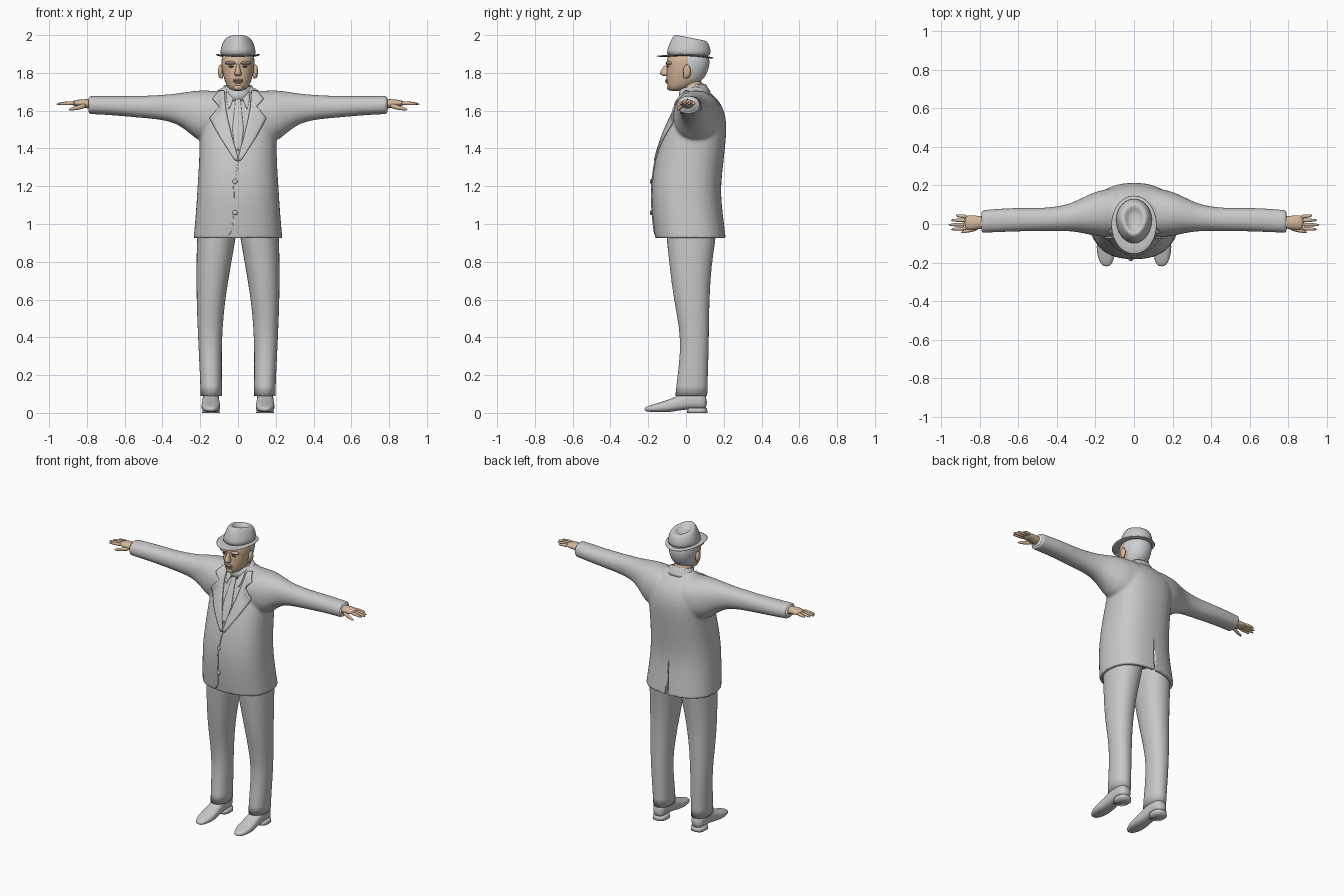
import bpy
import bmesh
import math
from mathutils import Matrix, Vector

default = bpy.data.objects.get("Cube")
if default:
    bpy.data.objects.remove(default, do_unlink=True)


def material(name, red, green, blue):
    mat = bpy.data.materials.new(name)
    mat.use_nodes = True
    mat.diffuse_color = (red, green, blue, 1)
    mat.node_tree.nodes["Principled BSDF"].inputs["Base Color"].default_value = (red, green, blue, 1)
    return mat


cloth = material("grey cloth", .58, .58, .58)
skin = material("tan skin", .66, .47, .32)
hair = material("silver hair", .62, .64, .66)
feature = material("dark brown features", .16, .1, .07)
white = material("pale lining", .85, .85, .85)


def loft(bm, rows, axis="z", sides=24, power=2.0, hard=False):
    """Bridge closed rings; a row is (position, low a, high a, low b, high b)."""
    k = "xyz".index(axis)
    crease = bm.edges.layers.float.get("crease_edge")
    if crease is None:
        crease = bm.edges.layers.float.new("crease_edge")
    rings = []
    for t, a0, a1, b0, b1 in rows:
        ring = []
        for i in range(sides):
            angle = math.tau * i / sides
            c, s = math.cos(angle), math.sin(angle)
            c = math.copysign(abs(c) ** (2 / power), c)
            s = math.copysign(abs(s) ** (2 / power), s)
            co = [t, t, t]
            co[(k + 1) % 3] = (a0 + a1) / 2 + c * (a1 - a0) / 2
            co[(k + 2) % 3] = (b0 + b1) / 2 + s * (b1 - b0) / 2
            ring.append(bm.verts.new(co))
        rings.append(ring)
    for low, high in zip(rings, rings[1:]):
        for i in range(sides):
            j = (i + 1) % sides
            bm.faces.new((low[i], low[j], high[j], high[i]))
    for ring in (rings[0], rings[-1]):
        cap = bm.faces.new(ring)
        if hard:
            for edge in cap.edges:
                edge[crease] = 1


def even(rows):
    """Expand (height, half width, front, back) to symmetric loft rows."""
    return [(z, -w, w, front, back) for z, w, front, back in rows]


def ball(bm, centre, size):
    place = Matrix.Translation(Vector(centre)) @ Matrix.Diagonal((*size, 1))
    bmesh.ops.create_uvsphere(bm, u_segments=20, v_segments=12, radius=1, matrix=place)


def finish(name, bm, mat, mirror=False, smooth_levels=1):
    bmesh.ops.recalc_face_normals(bm, faces=bm.faces[:])
    mesh = bpy.data.meshes.new(name)
    bm.to_mesh(mesh)
    bm.free()
    mesh.shade_smooth()
    mesh.materials.append(mat)
    obj = bpy.data.objects.new(name, mesh)
    bpy.context.collection.objects.link(obj)
    if mirror:
        obj.modifiers.new("Mirror", "MIRROR")
    if smooth_levels:
        sub = obj.modifiers.new("Subdivision", "SUBSURF")
        sub.levels = sub.render_levels = smooth_levels
    return obj


def lofted(name, rows, mat, mirror=False, **options):
    bm = bmesh.new()
    loft(bm, rows, **options)
    return finish(name, bm, mat, mirror)


def balls(name, mat, items, mirror=False):
    bm = bmesh.new()
    for centre, size in items:
        ball(bm, centre, size)
    return finish(name, bm, mat, mirror, 0)


# Jacket: body and sleeves fused into one skin
bm = bmesh.new()
loft(bm, even([
    (.925, .237, -.165, .212), (1, .23, -.175, .203), (1.1, .222, -.184, .19),
    (1.2, .216, -.186, .185), (1.33, .207, -.168, .2), (1.45, .205, -.133, .213),
    (1.54, .205, -.095, .217), (1.61, .2, -.062, .2), (1.66, .175, -.035, .17),
    (1.695, .125, -.012, .13), (1.725, .08, .005, .1)]), power=2.4, hard=True)
sleeve = [
    (.1, 1.43, 1.705, -.07, .19), (.2, 1.43, 1.71, -.065, .17), (.25, 1.475, 1.703, -.05, .145),
    (.3, 1.515, 1.695, -.042, .12), (.35, 1.54, 1.688, -.036, .1), (.43, 1.555, 1.682, -.037, .086),
    (.52, 1.562, 1.678, -.037, .082), (.65, 1.575, 1.678, -.04, .085), (.79, 1.582, 1.678, -.047, .072)]
for side in (1, -1):
    loft(bm, [(side * x, front, back, low, high) for x, low, high, front, back in sleeve],
         axis="x", power=2.2, hard=True)
jacket = finish("jacket", bm, cloth)
remesh = jacket.modifiers.new("Fuse", "REMESH")
remesh.mode = "VOXEL"
remesh.voxel_size = .009
remesh.use_smooth_shade = True
relax = jacket.modifiers.new("Relax", "SMOOTH")
relax.factor, relax.iterations = .5, 4

# Cutters for the hollow hem and the back vent
hem_cutter = lofted("hem_cutter", even([(.88, .22, -.15, .196), (.99, .212, -.155, .182)]),
                    cloth, power=2.4, hard=True)
vent_cutter = lofted("vent_cutter", [(.88, -.016, .016, .14, .32), (1.15, -.002, .002, .165, .3)],
                     cloth, sides=8, hard=True)
for cutter in (hem_cutter, vent_cutter):
    cutter.hide_render = True
    cutter.hide_viewport = True
    cutter.display_type = "WIRE"
    cut = jacket.modifiers.new("Cut", "BOOLEAN")
    cut.operation, cut.solver, cut.object = "DIFFERENCE", "EXACT", cutter


def plate(name, rows, thickness=.006, both=False):
    """Lay a thin cloth strip on the jacket front; a row is (height, x, x)."""
    bm = bmesh.new()
    for side in ((1, -1) if both else (1,)):
        pairs = []
        for z, left, right in rows:
            y = -.25 + .45 * max(0, z - 1.335)
            pairs.append([bm.verts.new((side * x, y, z)) for x in (left, right)])
        for low, high in zip(pairs, pairs[1:]):
            bm.faces.new((low[0], low[1], high[1], high[0]))
    bmesh.ops.subdivide_edges(bm, edges=bm.edges[:], cuts=4, use_grid_fill=True)
    obj = finish(name, bm, cloth, smooth_levels=0)
    project = obj.modifiers.new("Project", "SHRINKWRAP")
    project.target = jacket
    project.wrap_method = "PROJECT"
    project.use_project_y = True
    project.project_limit = .3
    snap = obj.modifiers.new("Snap", "SHRINKWRAP")
    snap.target = jacket
    snap.wrap_mode = "ABOVE_SURFACE"
    snap.offset = thickness / 2
    solid = obj.modifiers.new("Thickness", "SOLIDIFY")
    solid.thickness, solid.offset = thickness, 0


# Lapels, tie, front edge and buttons
plate("lapels", [(1.7, .07, .1), (1.66, .068, .135), (1.622, .065, .1), (1.615, .064, .105),
                 (1.56, .054, .15), (1.45, .028, .09), (1.335, -.004, .015)], .009, True)
plate("tie", [(1.69, -.02, .02), (1.65, -.013, .013), (1.5, -.03, .03), (1.39, -.015, .015)])
plate("shirt_collar_points", [(1.695, .012, .06), (1.66, .025, .06), (1.61, .045, .05)], .005, True)
plate("front_edge", [(1.335, -.003, .003), (1.2, -.025, -.019), (1.05, -.027, -.021),
                     (.98, -.032, -.026), (.945, -.05, -.044)], .005)
balls("buttons", cloth, [((-.016, -.185, z), (.013, .006, .013)) for z in (1.225, 1.06)])

# Collars around the neck, dipping to the front
for name, rows in (("jacket_collar", [(1.68, .1, -.005, .13), (1.715, .084, -.01, .112), (1.728, .078, -.005, .105)]),
                   ("shirt_collar", [(1.67, .07, -.042, .09), (1.735, .066, -.035, .093)])):
    bm = bmesh.new()
    loft(bm, even(rows), hard=True)
    for v in bm.verts:
        v.co.z += .25 * (v.co.y - .05)
    finish(name, bm, cloth)

# Trousers
lofted("trouser_legs", [
    (.09, .085, .198, -.057, .113), (.2, .085, .202, -.045, .116), (.32, .086, .208, -.03, .12),
    (.45, .082, .214, -.034, .122), (.6, .068, .22, -.066, .124), (.78, .038, .221, -.088, .135),
    (.92, .012, .218, -.103, .158), (1, .002, .212, -.11, .165)],
    cloth, mirror=True, power=2.2, hard=True)

# Shoes: uppers and heels
lofted("shoes", [
    (-.22, .012, .026, .13, .155), (-.205, .006, .036, .112, .176), (-.15, .003, .052, .094, .195),
    (-.09, .003, .07, .093, .193), (-.04, .012, .093, .098, .19), (.02, .02, .115, .1, .188),
    (.08, .018, .115, .098, .188), (.112, .02, .09, .115, .172)],
    cloth, mirror=True, axis="y", power=2.6)
lofted("shoe_heels", [(0, .096, .19, .005, .114), (.026, .098, .188, .008, .112)],
       cloth, mirror=True, power=2.6, hard=True)

# Hands with tapered fingers, and the sleeve lining
bm = bmesh.new()
loft(bm, [(.76, -.022, .04, 1.605, 1.66), (.8, -.026, .042, 1.612, 1.662),
          (.84, -.032, .046, 1.62, 1.66), (.882, -.03, .046, 1.627, 1.652)], axis="x", sides=16)
for base, tip, reach in ((-.022, -.028, .95), (-.002, -.005, .964), (.018, .02, .952), (.037, .044, .925)):
    middle = (base + tip) / 2
    loft(bm, [(.86, base - .011, base + .011, 1.628, 1.652),
              ((reach + .86) / 2, middle - .01, middle + .01, 1.629, 1.649),
              (reach, tip - .006, tip + .006, 1.628, 1.641)], axis="x", sides=10)
loft(bm, [(.8, -.03, -.005, 1.612, 1.645), (.85, -.045, -.022, 1.603, 1.628),
          (.9, -.05, -.037, 1.598, 1.612)], axis="x", sides=10)
finish("hands", bm, skin, mirror=True)
lofted("sleeve_lining", [(.782, -.036, .06, 1.592, 1.668), (.791, -.036, .06, 1.592, 1.668)],
       white, mirror=True, axis="x", hard=True)

# Head, with hair on the back faces
lofted("neck", even([(1.64, .062, -.03, .095), (1.7, .06, -.028, .085), (1.78, .062, -.02, .09)]), skin)
head = lofted("head", even([
    (1.703, .026, -.088, -.035), (1.718, .05, -.094, .02), (1.74, .064, -.1, .062),
    (1.765, .073, -.104, .09), (1.79, .08, -.104, .108), (1.815, .085, -.102, .118),
    (1.84, .088, -.102, .125), (1.87, .089, -.104, .126), (1.91, .08, -.09, .115)]), skin, power=2.15)
head.data.materials.append(hair)
for face in head.data.polygons:
    if face.center.z > 1.752 and face.center.y > .025:
        face.material_index = 1

# Facial features
lofted("nose", even([(1.782, .012, -.118, -.08), (1.79, .021, -.136, -.08),
                     (1.803, .019, -.142, -.08), (1.825, .011, -.126, -.08),
                     (1.85, .01, -.106, -.08)]), skin, sides=12)
balls("ears", skin, [((.093, .005, 1.808), (.013, .02, .036)), ((.088, -.003, 1.785), (.01, .013, .016))], True)
balls("brow_ridge", skin, [((.037, -.09, 1.852), (.032, .017, .01))], True)
balls("eyebrows", hair, [((.038, -.102, 1.853), (.025, .007, .004))], True)
balls("eyes", feature, [((.036, -.097, 1.833), (.014, .005, .004))], True)
balls("lips", skin, [((0, -.101, 1.762), (.028, .009, .006)), ((0, -.1, 1.75), (.024, .009, .006))])
balls("mouth", feature, [((0, -.106, 1.756), (.026, .004, .002))])
balls("chin", skin, [((0, -.086, 1.723), (.026, .015, .016))])

# Hat crown with a teardrop dent, narrowing to the front
bm = bmesh.new()
loft(bm, even([(1.88, .098, -.11, .132), (1.92, .096, -.1, .132), (1.955, .088, -.084, .127),
               (1.98, .077, -.07, .118), (1.993, .063, -.056, .104), (1.99, .048, -.04, .088),
               (1.972, .034, -.025, .07), (1.966, .015, 0, .045)]))
for v in bm.verts:
    lift = max(0, v.co.z - 1.89) / .1
    v.co.x *= 1 + 2.5 * lift * min(0, v.co.y - .04)
    v.co.z -= .2 * lift * v.co.y
finish("hat_crown", bm, cloth)

# Hat brim, curled up at the sides
bm = bmesh.new()
loft(bm, even([(1.881, .09, -.1, .125), (1.88, .118, -.158, .147),
               (1.887, .121, -.162, .15), (1.89, .09, -.1, .125)]), sides=32)
for v in bm.verts:
    v.co.z += .9 * v.co.x ** 2 - .03 * v.co.y
finish("hat_brim", bm, cloth)
